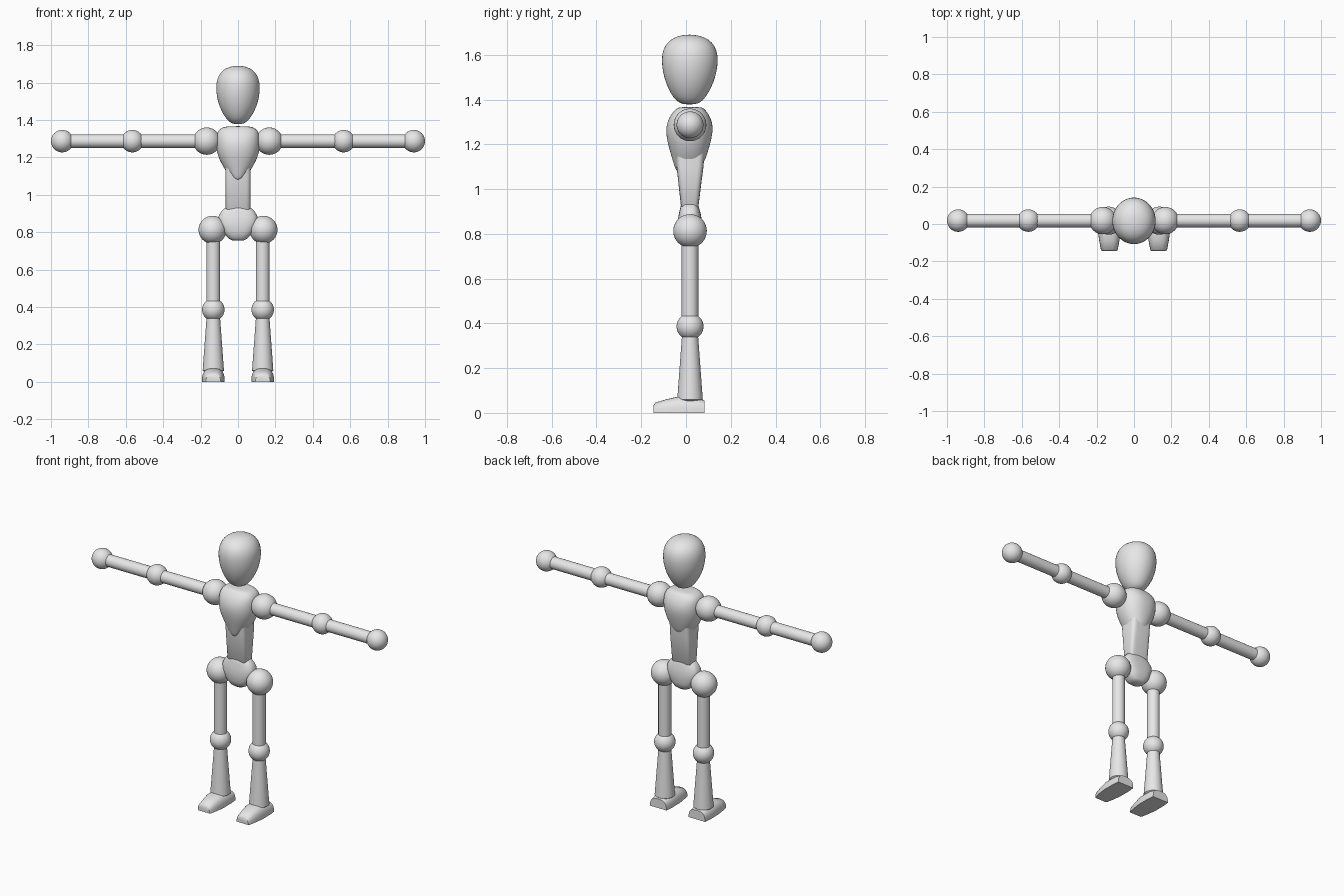
import bpy, bmesh
from math import pi, cos, sin, radians
from mathutils import Vector

if "Cube" in bpy.data.objects:
    bpy.data.objects.remove(bpy.data.objects["Cube"])

GREY = (0.8, 0.8, 0.8, 1)
grey = bpy.data.materials.new("light grey")
grey.diffuse_color = GREY
grey.use_nodes = True
grey.node_tree.nodes["Principled BSDF"].inputs["Base Color"].default_value = GREY

MID_Y = 0.018      # body axis
ARM_Z = 1.287
LEG_X = 0.132


def finish(name, bm, angle=40, subdivide=0):
    bmesh.ops.recalc_face_normals(bm, faces=bm.faces)
    mesh = bpy.data.meshes.new(name)
    bm.to_mesh(mesh)
    bm.free()
    mesh.materials.append(grey)
    obj = bpy.data.objects.new(name, mesh)
    bpy.context.collection.objects.link(obj)
    bpy.ops.object.select_all(action='DESELECT')
    obj.select_set(True)
    bpy.context.view_layer.objects.active = obj
    bpy.ops.object.shade_smooth_by_angle(angle=radians(angle))
    if subdivide:
        mod = obj.modifiers.new("smooth", 'SUBSURF')
        mod.levels = mod.render_levels = subdivide
    return obj


def ball(name, centre, radius):
    bm = bmesh.new()
    bmesh.ops.create_uvsphere(bm, u_segments=32, v_segments=20, radius=radius)
    bmesh.ops.translate(bm, vec=centre, verts=bm.verts)
    finish(name, bm)


def limb(name, start, end, r1, r2):
    start, end = Vector(start), Vector(end)
    axis = end - start
    bm = bmesh.new()
    bmesh.ops.create_cone(bm, cap_ends=True, segments=32, radius1=r1,
                          radius2=r2, depth=axis.length)
    turn = axis.to_track_quat('Z', 'Y').to_matrix()
    bmesh.ops.rotate(bm, matrix=turn, verts=bm.verts)
    bmesh.ops.translate(bm, vec=(start + end) / 2, verts=bm.verts)
    finish(name, bm)


def loft(name, rings, **options):
    bm = bmesh.new()
    loops = [[bm.verts.new(p) for p in ring] for ring in rings]
    count = len(loops[0])
    for a, b in zip(loops, loops[1:]):
        for i in range(count):
            j = (i + 1) % count
            bm.faces.new((a[i], a[j], b[j], b[i]))
    bm.faces.new(loops[0])
    bm.faces.new(loops[-1])
    finish(name, bm, **options)


def power(v, n):
    return abs(v) ** (2 / n) * (1 if v >= 0 else -1)


def section(z, half_x, front, back, n=2.0, count=32):
    # Rounded horizontal section at height z
    mid, half_y = (front + back) / 2, (back - front) / 2
    angles = [2 * pi * i / count for i in range(count)]
    return [(half_x * power(cos(t), n), mid + half_y * power(sin(t), n), z)
            for t in angles]


# Head: egg with a flattened crown
loft("head", [section(*r) for r in (
    (1.378, 0.022, -0.01, 0.04), (1.387, 0.044, -0.033, 0.065),
    (1.41, 0.066, -0.058, 0.088), (1.45, 0.09, -0.081, 0.112),
    (1.50, 0.109, -0.099, 0.132), (1.55, 0.117, -0.108, 0.142),
    (1.60, 0.117, -0.109, 0.143), (1.64, 0.104, -0.096, 0.13),
    (1.668, 0.08, -0.07, 0.104), (1.683, 0.05, -0.038, 0.07),
    (1.69, 0.018, -0.005, 0.035))], subdivide=1)

# Chest: broad at the shoulders, tapering to a low front point
loft("chest", [section(*r) for r in (
    (1.08, 0.014, -0.04, -0.012, 2), (1.088, 0.03, -0.046, 0.02, 2),
    (1.105, 0.05, -0.053, 0.074, 2.2), (1.14, 0.073, -0.063, 0.09, 2.2),
    (1.18, 0.096, -0.075, 0.102, 2.2), (1.23, 0.115, -0.088, 0.116, 2.2),
    (1.28, 0.118, -0.09, 0.122, 2.3), (1.32, 0.115, -0.076, 0.11, 2.4),
    (1.345, 0.106, -0.058, 0.094, 2.5), (1.36, 0.085, -0.042, 0.08, 2.5),
    (1.367, 0.06, -0.03, 0.068, 2.5))], subdivide=1)

# Abdomen: rounded box, slimmer in depth at the waist
loft("abdomen", [section(*r, 5) for r in (
    (0.905, 0.056, -0.014, 0.047), (0.918, 0.066, -0.022, 0.055),
    (1.1, 0.068, -0.042, 0.078), (1.16, 0.068, -0.047, 0.083))])

# Pelvis: wide wedge narrowing downward
loft("pelvis", [section(*r, 2.8) for r in (
    (0.757, 0.032, -0.01, 0.046), (0.768, 0.052, -0.024, 0.06),
    (0.8, 0.08, -0.036, 0.07), (0.85, 0.104, -0.038, 0.071),
    (0.885, 0.104, -0.033, 0.067), (0.91, 0.09, -0.027, 0.06),
    (0.93, 0.07, -0.023, 0.055), (0.938, 0.05, -0.017, 0.05))])


def foot_section(y, half_x, height, x):
    # Flat sole with a domed upper
    angles = [pi * i / 16 for i in range(17)]
    return [(x + half_x * power(cos(t), 2.8), y, height * power(max(sin(t), 0), 2.8))
            for t in angles]


for side, s in (("left", 1), ("right", -1)):
    # Arm
    joints = [("shoulder", 0.167, 0.073), ("elbow", 0.565, 0.06),
              ("hand", 0.94, 0.06)]
    for part, x, r in joints:
        ball(f"{side}_{part}", (s * x, MID_Y, ARM_Z), r)
    for part, (_, a, _), (_, b, _) in (("upper_arm", joints[0], joints[1]),
                                      ("forearm", joints[1], joints[2])):
        limb(f"{side}_{part}", (s * a, MID_Y, ARM_Z), (s * b, MID_Y, ARM_Z),
             0.036, 0.036)

    # Leg
    x = s * LEG_X
    ball(f"{side}_hip", (s * 0.136, MID_Y, 0.813), 0.075)
    ball(f"{side}_knee", (x, MID_Y, 0.386), 0.06)
    limb(f"{side}_thigh", (x, MID_Y, 0.386), (x, MID_Y, 0.8), 0.037, 0.037)
    limb(f"{side}_shin", (x, MID_Y, 0.06), (x, MID_Y, 0.386), 0.057, 0.033)
    limb(f"{side}_ankle", (x, MID_Y, 0.05), (x, MID_Y, 0.06), 0.045, 0.057)

    # Foot
    loft(f"{side}_foot", [foot_section(*r, x) for r in (
        (-0.145, 0.04, 0.034), (-0.137, 0.045, 0.046), (-0.09, 0.054, 0.06),
        (-0.04, 0.061, 0.072), (0.04, 0.061, 0.068), (0.083, 0.056, 0.056))])
